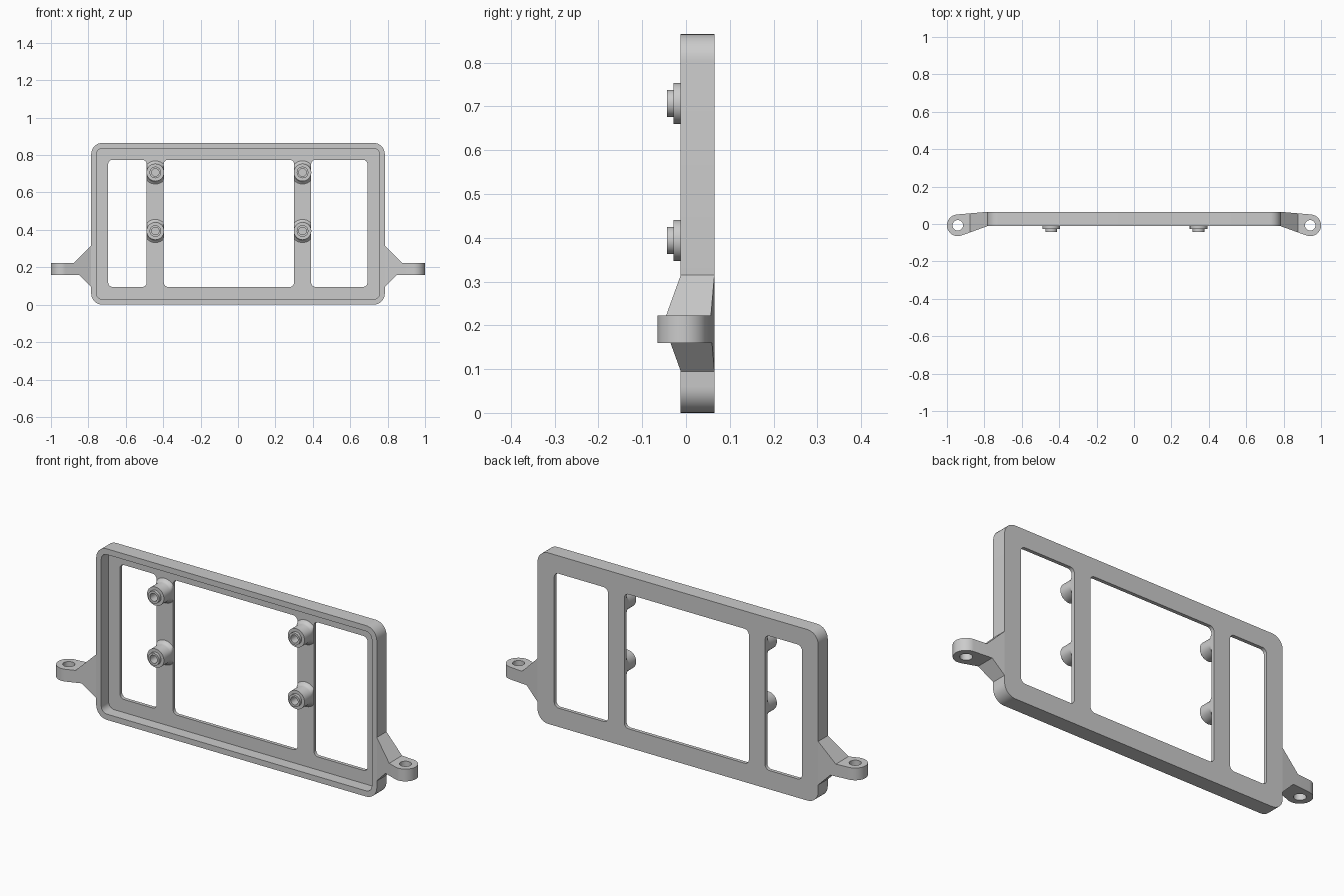
import bpy, bmesh
from math import sin, cos, pi, atan2, acos, hypot

if "Cube" in bpy.data.objects:
    bpy.data.objects.remove(bpy.data.objects["Cube"])


def make_object(name, bm):
    bmesh.ops.recalc_face_normals(bm, faces=bm.faces)
    mesh = bpy.data.meshes.new(name)
    bm.to_mesh(mesh)
    bm.free()
    ob = bpy.data.objects.new(name, mesh)
    bpy.context.collection.objects.link(ob)
    return ob


def prism(name, loop, a, b, axis):
    """Extrude a 2D loop from a to b: axis 'Y' takes (x, z), axis 'Z' takes (x, y)."""
    bm = bmesh.new()
    rings = []
    for t in (a, b):
        rings.append([bm.verts.new((u, t, v) if axis == 'Y' else (u, v, t)) for u, v in loop])
    bm.faces.new(rings[0])
    bm.faces.new(rings[1])
    n = len(loop)
    for i in range(n):
        j = (i + 1) % n
        bm.faces.new((rings[0][i], rings[0][j], rings[1][j], rings[1][i]))
    return make_object(name, bm)


def arc(cx, cy, r, a0, a1, n):
    return [(cx + r * cos(a0 + (a1 - a0) * i / n), cy + r * sin(a0 + (a1 - a0) * i / n))
            for i in range(n + 1)]


def round_rect(x0, x1, z0, z1, r, n=8):
    pts = []
    corners = ((x1 - r, z1 - r), (x0 + r, z1 - r), (x0 + r, z0 + r), (x1 - r, z0 + r))
    for k, (cx, cz) in enumerate(corners):
        pts += arc(cx, cz, r, k * pi / 2, (k + 1) * pi / 2, n)
    return pts


def boolean(ob, cutter, op='DIFFERENCE'):
    mod = ob.modifiers.new("cut", 'BOOLEAN')
    mod.operation, mod.object, mod.solver = op, cutter, 'EXACT'
    activate(ob)
    bpy.ops.object.modifier_apply(modifier=mod.name)
    bpy.data.objects.remove(cutter)


def activate(ob):
    bpy.ops.object.select_all(action='DESELECT')
    bpy.context.view_layer.objects.active = ob
    ob.select_set(True)


def smooth(ob):
    activate(ob)
    bpy.ops.object.shade_smooth_by_angle(angle=0.5)


FRONT, FLOOR, BACK = -0.012, 0.047, 0.065

# Shallow tray frame, open to the front, with three windows in its floor
frame = prism("frame", round_rect(-0.785, 0.785, 0, 0.865, 0.06), FRONT, BACK, 'Y')
boolean(frame, prism("cavity", round_rect(-0.757, 0.757, 0.029, 0.836, 0.032), -0.1, FLOOR, 'Y'))
for x0, x1 in ((-0.694, -0.488), (-0.397, 0.3), (0.391, 0.692)):
    boolean(frame, prism("window", round_rect(x0, x1, 0.095, 0.775, 0.024), 0, 0.1, 'Y'))
smooth(frame)


# Stepped hollow standoffs, flared at the base and trimmed to the strip width
def standoff(name, cx, cz):
    profile = [(0.062, FLOOR + 0.004), (0.062, FLOOR), (0.054, 0.041), (0.049, 0.034), (0.047, 0.026),
               (0.047, -0.028), (0.031, -0.028), (0.031, -0.043), (0.02, -0.043), (0.02, 0.03)]
    n = 40
    bm = bmesh.new()
    rings = []
    for r, y in profile:
        ring = []
        for i in range(n):
            a = 2 * pi * i / n
            dx = max(-0.0455, min(0.0455, r * cos(a))) if y > 0.028 else r * cos(a)
            ring.append(bm.verts.new((cx + dx, y, cz + r * sin(a))))
        rings.append(ring)
    for p, q in zip(rings, rings[1:]):
        for i in range(n):
            j = (i + 1) % n
            bm.faces.new((p[i], p[j], q[j], q[i]))
    bm.faces.new(rings[0])
    bm.faces.new(rings[-1])
    smooth(make_object(name, bm))


for side, cx in (("left", -0.442), ("right", 0.345)):
    for level, cz in (("lower", 0.394), ("upper", 0.707)):
        standoff(f"standoff_{side}_{level}", cx, cz)


# Mounting ears: plan outline intersected with the front outline, then drilled
def tangent_angle(cx, cy, r, px, py, sign):
    return atan2(py - cy, px - cx) + sign * acos(r / hypot(px - cx, py - cy))


def ear(name, s):
    cx, cy, r, root = 0.942, -0.007, 0.058, 0.785
    low = tangent_angle(cx, cy, r, root, FRONT, 1)
    high = tangent_angle(cx, cy, r, root, BACK, -1)
    plan = [(root, BACK), (root, FRONT)] + arc(cx, cy, r, low % (2 * pi), high % (2 * pi) + 2 * pi, 32)
    side = [(root - 0.1, 0.095), (root, 0.095), (0.85, 0.16), (1.1, 0.16),
            (1.1, 0.222), (0.878, 0.222), (root, 0.315), (root - 0.1, 0.315)]
    ob = prism(name, [(s * x, y) for x, y in plan], 0.05, 0.4, 'Z')
    boolean(ob, prism("outline", [(s * x, z) for x, z in side], -0.2, 0.2, 'Y'), 'INTERSECT')
    boolean(ob, prism("hole", arc(s * cx, cy, 0.028, 0, 2 * pi * 31 / 32, 31), 0, 0.4, 'Z'))
    smooth(ob)


ear("ear_left", -1)
ear("ear_right", 1)
